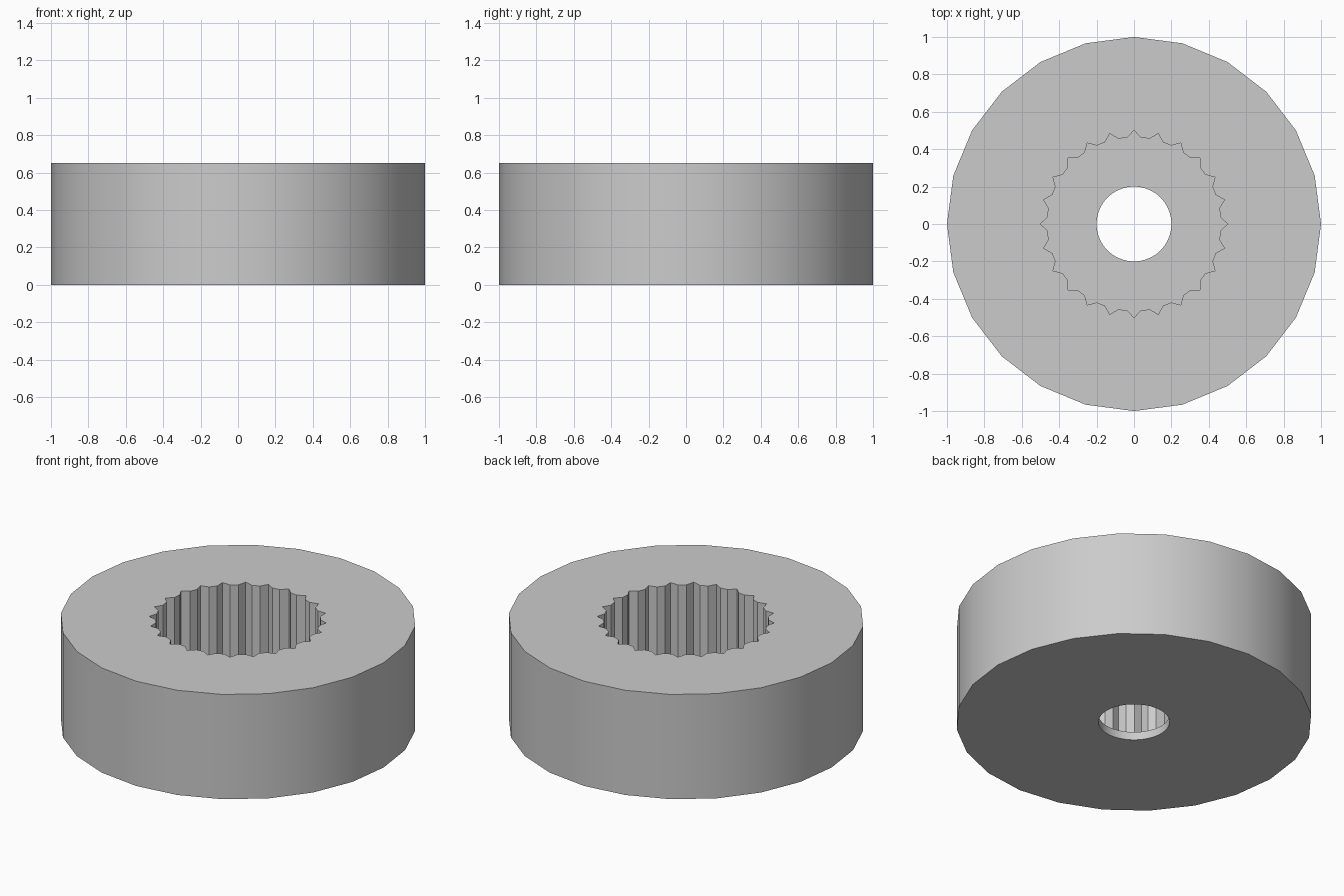
import bpy, bmesh
from math import sin, cos, radians

cube = bpy.data.objects.get("Cube")
if cube:
    bpy.data.objects.remove(cube, do_unlink=True)

SIDES = 24
STEP = 360 / SIDES
HEIGHT, FLOOR = 0.65, 0.05
OUTER_R, TIP_R, ROOT_R, BORE_R = 1.0, 0.5, 0.464, 0.2
FLANK = 4.6  # degrees from a tooth tip to the root

grey = bpy.data.materials.new("light grey")
grey.use_nodes = True
colour = (0.6, 0.6, 0.6, 1)
grey.diffuse_color = colour
grey.node_tree.nodes["Principled BSDF"].inputs["Base Color"].default_value = colour

bm = bmesh.new()


def ring(points, z):
    """Closed ring of vertices from (radius, degrees) pairs."""
    return [bm.verts.new((r * cos(radians(a)), r * sin(radians(a)), z)) for r, a in points]


def bridge(a, b):
    """Quads between two rings with equal counts."""
    for i in range(len(a)):
        j = (i + 1) % len(a)
        bm.faces.new((a[i], a[j], b[j], b[i]))


def cap(outer, inner):
    """Flat annulus: one face per sector, three inner edges to each outer edge."""
    for i in range(SIDES):
        inside = [inner[(3 * i + k) % len(inner)] for k in (3, 2, 1, 0)]
        bm.faces.new([outer[i], outer[(i + 1) % SIDES]] + inside)


# Profiles: outer polygon, toothed socket, round bore
rim = [(OUTER_R, i * STEP) for i in range(SIDES)]
teeth = []
for i in range(SIDES):
    a = i * STEP
    teeth += [(TIP_R, a), (ROOT_R, a + FLANK), (ROOT_R, a + STEP - FLANK)]
bore = [(BORE_R, a) for r, a in teeth]

rim_low, rim_top = ring(rim, 0), ring(rim, HEIGHT)
teeth_low, teeth_top = ring(teeth, FLOOR), ring(teeth, HEIGHT)
bore_low, bore_top = ring(bore, 0), ring(bore, FLOOR)

bridge(rim_low, rim_top)       # outer wall
cap(rim_top, teeth_top)        # top face
bridge(teeth_top, teeth_low)   # toothed socket wall
bridge(teeth_low, bore_top)    # socket floor
bridge(bore_top, bore_low)     # bore wall
cap(rim_low, bore_low)         # underside

bmesh.ops.recalc_face_normals(bm, faces=bm.faces)
mesh = bpy.data.meshes.new("splined_ring")
bm.to_mesh(mesh)
bm.free()
mesh.materials.append(grey)
body = bpy.data.objects.new("splined_ring", mesh)
bpy.context.collection.objects.link(body)

# Smooth outer wall and bore, crisp teeth and rims
bpy.ops.object.select_all(action='DESELECT')
body.select_set(True)
bpy.context.view_layer.objects.active = body
bpy.ops.object.shade_smooth_by_angle(angle=radians(25))
